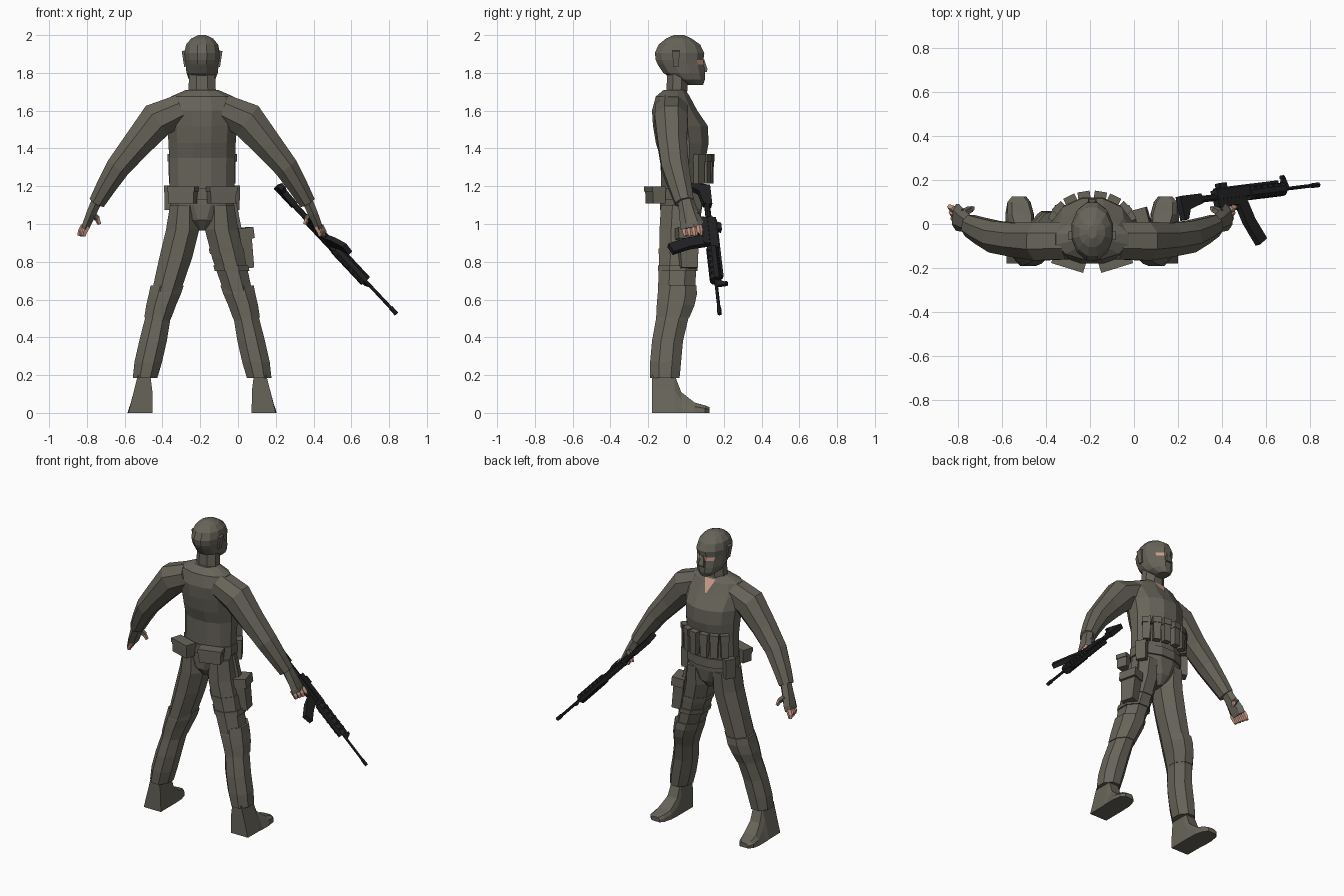
import bpy, bmesh, math
from mathutils import Vector, Matrix

cube = bpy.data.objects.get("Cube")
if cube:
    bpy.data.objects.remove(cube, do_unlink=True)

CX = -0.19          # figure centre line
SIDES = (("left", 1), ("right", -1))


def material(name, rgb):
    m = bpy.data.materials.new(name)
    m.use_nodes = True
    m.diffuse_color = (*rgb, 1)
    bsdf = next(n for n in m.node_tree.nodes if n.type == 'BSDF_PRINCIPLED')
    bsdf.inputs["Base Color"].default_value = (*rgb, 1)
    bsdf.inputs["Roughness"].default_value = 0.9
    return m


CLOTH = material("olive_cloth", (0.135, 0.127, 0.1))
SKIN = material("skin", (0.6, 0.33, 0.25))
BLACK = material("gun_black", (0.016, 0.016, 0.018))


def finish(name, bm, mats, matrix=None):
    if matrix:
        bm.transform(matrix)
    bmesh.ops.recalc_face_normals(bm, faces=bm.faces)
    mesh = bpy.data.meshes.new(name)
    bm.to_mesh(mesh)
    bm.free()
    for m in mats:
        mesh.materials.append(m)
    ob = bpy.data.objects.new(name, mesh)
    bpy.context.collection.objects.link(ob)


def skin_rings(name, rings, mat, matrix=None, rule=None):
    """Bridge equal-length point rings and cap both ends."""
    bm = bmesh.new()
    rows = [[bm.verts.new(p) for p in r] for r in rings]
    n = len(rows[0])
    for a, b in zip(rows, rows[1:]):
        for i in range(n):
            j = (i + 1) % n
            bm.faces.new((a[i], a[j], b[j], b[i]))
    bm.faces.new(rows[0])
    bm.faces.new(rows[-1])
    mats = [mat]
    if rule:
        mats.append(SKIN)
        for f in bm.faces:
            f.material_index = int(rule(f.calc_center_median()))
    finish(name, bm, mats, matrix)


def tube(name, path, mat=CLOTH, side=1, n=8, level=False, rule=None):
    """Loft along (x, y, z, half width, half depth) sections."""
    pts = [Vector(p[:3]) for p in path]
    k = 1 / math.cos(math.pi / n)
    rings = []
    for i, p in enumerate(path):
        t = (pts[min(i + 1, len(pts) - 1)] - pts[max(i - 1, 0)]).normalized()
        a = Vector((1, 0, 0)) if level else Vector((0, 1, 0)).cross(t).normalized()
        b = Vector((0, 1, 0)) if level else t.cross(a)
        ring = []
        for j in range(n):
            ang = 2 * math.pi * (j + 0.5) / n
            v = pts[i] + a * (p[3] * k * math.cos(ang)) + b * (p[4] * k * math.sin(ang))
            ring.append((CX + side * v.x, v.y, v.z))
        rings.append(ring)
    skin_rings(name, rings, mat, rule=rule)


def box(name, loc, size, rot=(0, 0, 0), taper=1.0):
    bm = bmesh.new()
    bmesh.ops.create_cube(bm, size=1)
    for v in bm.verts:
        if v.co.z < 0:
            v.co.x *= taper
            v.co.y *= taper
    spin = Matrix.Rotation(rot[2], 4, 'Z') @ Matrix.Rotation(rot[1], 4, 'Y')
    finish(name, bm, [CLOTH], Matrix.Translation(loc) @ spin @ Matrix.Diagonal((*size, 1)))


# Torso: z, y centre, half width, half depth
torso = [(0.965, -.03, .02, .06), (1.02, -.03, .085, .105), (1.1, -.025, .17, .112),
         (1.2, -.02, .172, .112), (1.35, -.015, .175, .12), (1.43, -.02, .178, .14),
         (1.52, -.03, .185, .145), (1.60, -.06, .195, .12), (1.675, -.07, .165, .09),
         (1.71, -.06, .085, .058)]
tube("torso", [(0, y, z, rx, ry) for z, y, rx, ry in torso], n=12, level=True)
tube("belt", [(0, -.022, z, .178, .122) for z in (1.13, 1.19)], n=12, level=True)
tube("neck", [(0, -.05, 1.66, .075, .055), (0, -.045, 1.8, .068, .055)], level=True)

# Open collar
bm = bmesh.new()
v_neck = [(-.04, .012, 1.69), (.04, .012, 1.69), (0, .07, 1.6)]
bm.faces.new([bm.verts.new((CX + x, y, z)) for x, y, z in v_neck])
finish("open_collar_skin", bm, [SKIN])

# Head: z, back y, front y, half width; the eye slit shows skin
head = [(1.735, .01, .09, .035), (1.765, -.07, .1, .07), (1.80, -.12, .1, .083),
        (1.845, -.15, .095, .088), (1.868, -.16, .092, .091), (1.905, -.165, .097, .094),
        (1.95, -.145, .075, .085), (1.982, -.105, .03, .058), (2.0, -.065, -.01, .02)]
tube("masked_head", [(0, (a + b) / 2, z, rx, (b - a) / 2) for z, a, b, rx in head],
     n=12, level=True, rule=lambda c: 1.845 < c.z < 1.868 and c.y > 0.045)
tube("nose", [(0, .09, 1.805, .02, .02), (0, .088, 1.82, .02, .026), (0, .085, 1.87, .01, .012)],
     n=4, level=True)

for label, s in SIDES:
    box(label + "_ear", (CX + s * .093, -.053, 1.875), (.02, .04, .085), (0, s * .12, 0), taper=.7)

    # Sleeve and gloved hand with bare fingertips
    tube(label + "_arm", [(.11, -.075, 1.608, .08, .085), (.238, -.078, 1.55, .096, .088),
                          (.345, -.072, 1.422, .077, .077), (.443, -.058, 1.303, .064, .072),
                          (.51, -.03, 1.195, .052, .06), (.556, -.008, 1.115, .043, .05)], side=s)
    tube(label + "_glove", [(.55, -.005, 1.14, .028, .035), (.585, .014, 1.06, .026, .044),
                            (.61, .03, 1.0, .022, .054), (.62, .032, .975, .018, .052)], side=s, n=6)
    for i in range(4):
        y, out = -.01 + i * .026, (i - 1.5) * .007
        tube(f"{label}_finger_{i + 1}",
             [(.615 + out, y, .99, .014, .013), (.632 + out, y + .006, .96, .013, .013),
              (.637 + out, y + .01, .937, .01, .01)], SKIN, s, n=5)
    tube(label + "_thumb_glove", [(.585, .05, 1.06, .016, .016), (.555, .065, 1.03, .014, .014)],
         side=s, n=5)
    tube(label + "_thumb_tip", [(.557, .064, 1.033, .012, .012), (.543, .072, 1.0, .009, .009)],
         SKIN, s, n=5)

    # Trouser leg, knee pad and boot
    tube(label + "_trouser_leg",
         [(.097, -.028, 1.1, .073, .105), (.103, -.035, .97, .088, .105), (.14, -.042, .82, .087, .1),
          (.185, -.05, .66, .077, .098), (.205, -.055, .59, .074, .094), (.237, -.075, .49, .068, .085),
          (.26, -.098, .38, .073, .082), (.285, -.108, .27, .073, .082), (.302, -.112, .185, .065, .078)],
         side=s, level=True)
    tube(label + "_knee_pad", [(.185, -.042, .675, .088, .097), (.197, -.046, .63, .085, .104),
                               (.217, -.055, .57, .079, .1), (.234, -.07, .505, .072, .088)],
         side=s, level=True)
    # Boot sections: y, inner x, ankle outer x, sole outer x, height
    boot = [(-.18, .262, .35, .39, .2), (-.06, .262, .35, .392, .2), (-.025, .262, .355, .395, .11),
            (.045, .265, .375, .395, .055), (.1, .28, .375, .385, .04), (.125, .3, .355, .36, .03)]
    rings = []
    for y, inner, ankle, sole, h in boot:
        section = [(inner, 0), (sole, 0), (ankle + .01, h * .6), (ankle - .01, h),
                   (inner + .012, h), (inner + .002, h * .6)]
        rings.append([(CX + s * x, y, z) for x, z in section])
    skin_rings(label + "_boot", rings, CLOTH)

    # Belt pouches at back and side
    box(label + "_rear_pouch", (CX + s * .103, -.162, 1.153), (.145, .07, .088), (0, 0, s * .3), taper=.95)
    box(label + "_rear_pouch_flap", (CX + s * .103, -.164, 1.185), (.152, .075, .028), (0, 0, s * .3))
    box(label + "_side_pouch", (CX + s * .165, .045, 1.14), (.045, .07, .13), (0, 0, s * .5), taper=.9)

    # Magazine pouches across the belly
    for i, ang in enumerate((.2, .56, .94)):
        at = (CX + s * .182 * math.sin(ang), -.015 + .142 * math.cos(ang), 1.29)
        box(f"{label}_magazine_pouch_{i + 1}", at, (.05, .04, .15), (0, 0, -s * ang * .8), taper=.9)
        box(f"{label}_magazine_flap_{i + 1}", (at[0], at[1], 1.35), (.056, .047, .04), (0, 0, -s * ang * .8))

# Thigh holster and its straps on the left leg
box("thigh_holster", (CX + .225, .01, .87), (.07, .11, .21), (0, -.13, .25), taper=.8)
box("thigh_holster_flap", (CX + .222, .01, .95), (.08, .12, .06), (0, -.13, .25))
box("holster_hanger", (CX + .18, .0, 1.04), (.02, .05, .16), (0, -.2, .25))
for i, (x, y, z) in enumerate(((.127, -.04, .87), (.152, -.044, .78))):
    tube(f"thigh_strap_{i + 1}", [(x, y, z, .092, .105), (x + .007, y, z - .03, .092, .105)], level=True)

# Rifle frame: first axis runs to the muzzle, second points to the sights, slightly rolled
start, muzzle = Vector((.205, .1, 1.2)), Vector((.838, .178, .525))
d = (muzzle - start).normalized()
w = d.cross(Vector((-.146, 1, -.136))).normalized()
u = w.cross(d)
RIFLE = Matrix.Translation(start) @ Matrix((d, u, w)).transposed().to_4x4()


def gun_bar(name, s0, s1, radius, depth=0.0, n=8):
    rings = [[(s, depth + radius * math.cos(2 * math.pi * (i + .5) / n),
               radius * math.sin(2 * math.pi * (i + .5) / n)) for i in range(n)] for s in (s0, s1)]
    skin_rings("rifle_" + name, rings, BLACK, RIFLE)


def gun_plate(name, half, outline):
    rings = [[(s, h, side) for s, h in outline] for side in (-half, half)]
    skin_rings("rifle_" + name, rings, BLACK, RIFLE)


def gun_block(name, half, s0, s1, u0, u1):
    gun_plate(name, half, [(s0, u0), (s1, u0), (s1, u1), (s0, u1)])


gun_plate("stock", .016, [(0, .025), (0, -.085), (.025, -.085), (.05, -.04), (.14, -.02), (.14, .025)])
gun_bar("buffer_tube", .13, .25, .016)
gun_block("lower_receiver", .016, .24, .43, -.045, .01)
gun_block("upper_receiver", .021, .24, .46, -.012, .034)
gun_block("top_rail", .012, .25, .66, .03, .042)
gun_block("rear_sight", .014, .27, .32, .04, .062)
gun_plate("grip", .015, [(.25, -.04), (.30, -.04), (.275, -.125), (.23, -.12)])
gun_block("trigger_guard", .006, .295, .37, -.068, -.06)
gun_plate("magazine", .014, [(.37, -.035), (.435, -.035), (.46, -.12), (.51, -.215),
                             (.455, -.24), (.4, -.135)])
gun_bar("handguard", .455, .69, .032)
for i in range(5):
    gun_block(f"handguard_rib_{i + 1}", .025, .485 + i * .04, .5 + i * .04, -.025, .025)
gun_bar("barrel", .68, .93, .009, n=6)
gun_bar("muzzle_brake", .885, .93, .012, n=6)
gun_plate("front_sight", .008, [(.68, 0), (.73, 0), (.715, .055), (.7, .055)])
gun_bar("front_sight_ring", .695, .713, .011, .053)
